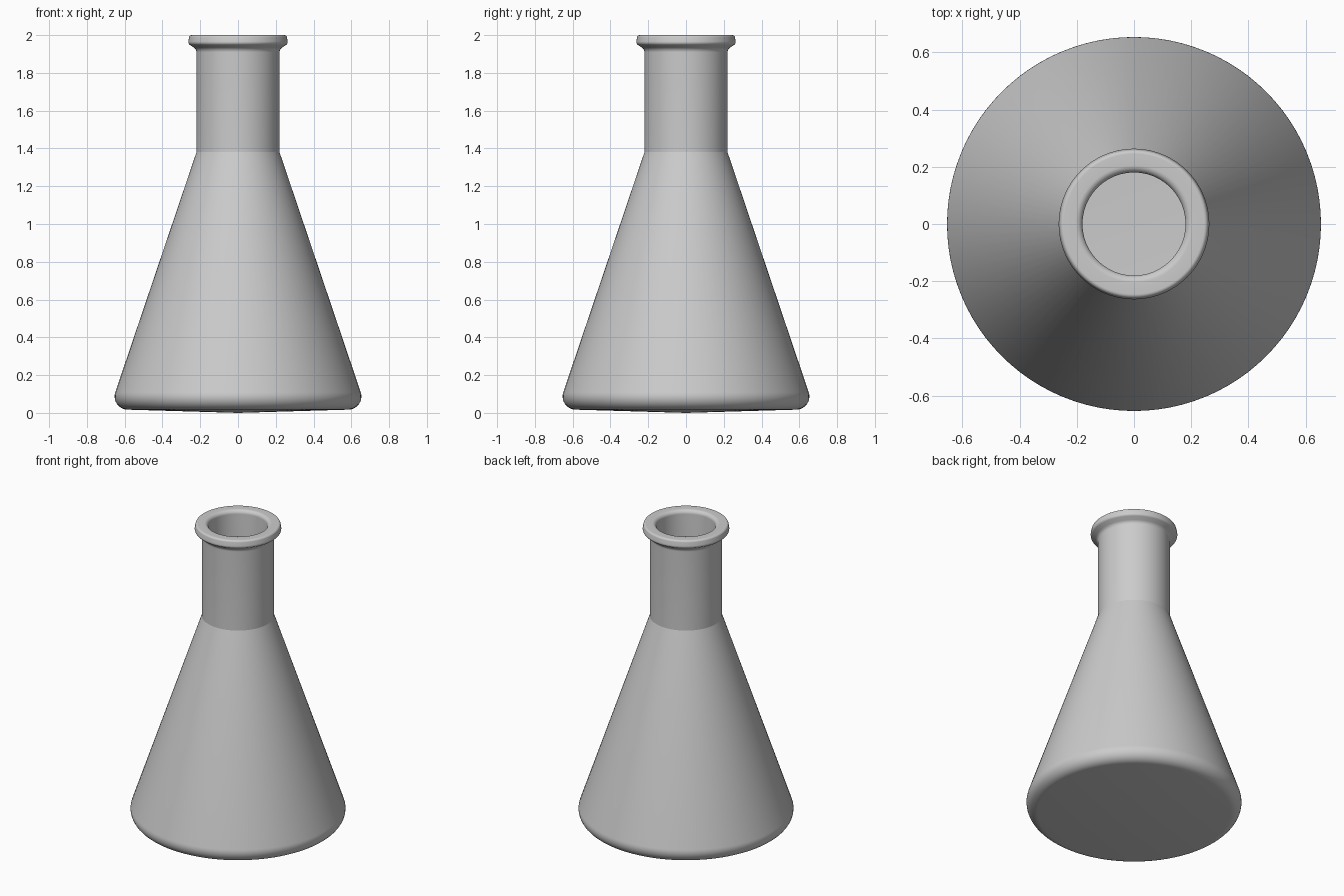
import bpy, bmesh, math
from mathutils import Vector

cube = bpy.data.objects.get("Cube")
if cube:
    bpy.data.objects.remove(cube, do_unlink=True)

SIDES = 96
ROUND_STEPS = 10


def rounded_profile(corners):
    """Turn (radius, height, fillet) corners into a profile with arc fillets."""
    pts = [Vector((r, z)) for r, z, _ in corners]
    path = []
    for i, (p, (_, _, fillet)) in enumerate(zip(pts, corners)):
        if fillet == 0:
            path.append(p)
            continue
        a = (pts[i - 1] - p).normalized()
        b = (pts[i + 1] - p).normalized()
        half = a.angle(b) / 2
        centre = p + (a + b).normalized() * fillet / math.sin(half)
        start = (p + a * fillet / math.tan(half) - centre).normalized()
        end = (p + b * fillet / math.tan(half) - centre).normalized()
        for s in range(ROUND_STEPS + 1):
            path.append(centre + start.slerp(end, s / ROUND_STEPS) * fillet)
    return path


def lathe(name, path, material):
    bm = bmesh.new()
    verts = [bm.verts.new((p.x, 0, p.y)) for p in path]
    edges = [bm.edges.new(pair) for pair in zip(verts, verts[1:])]
    bmesh.ops.spin(bm, geom=verts + edges, cent=(0, 0, 0), axis=(0, 0, 1),
                   angle=math.tau, steps=SIDES, use_duplicate=False)
    bmesh.ops.remove_doubles(bm, verts=bm.verts, dist=0.0002)
    bmesh.ops.recalc_face_normals(bm, faces=bm.faces)
    mesh = bpy.data.meshes.new(name)
    bm.to_mesh(mesh)
    bm.free()
    mesh.materials.append(material)
    obj = bpy.data.objects.new(name, mesh)
    bpy.context.collection.objects.link(obj)
    bpy.ops.object.select_all(action="DESELECT")
    obj.select_set(True)
    bpy.context.view_layer.objects.active = obj
    bpy.ops.object.shade_smooth_by_angle(angle=math.radians(16))
    return obj


grey = bpy.data.materials.new("light grey")
grey.use_nodes = True
colour = (0.6, 0.6, 0.6, 1)
grey.diffuse_color = colour
grey.node_tree.nodes["Principled BSDF"].inputs["Base Color"].default_value = colour

# Outer wall: slightly bulged base, cone, neck
outer = [(0, 0, 0), (0.68, 0.02, 0.07), (0.22, 1.38, 0), (0.22, 1.925, 0.03)]
# Rolled lip
lip = [(0.265, 1.955, 0.018), (0.257, 2.0, 0.014), (0.18, 2.0, 0.025)]
# Inner wall down to the floor
inner = [(0.18, 1.37, 0), (0.635, 0.06, 0.05), (0, 0.045, 0)]

lathe("flask", rounded_profile(outer + lip + inner), grey)
